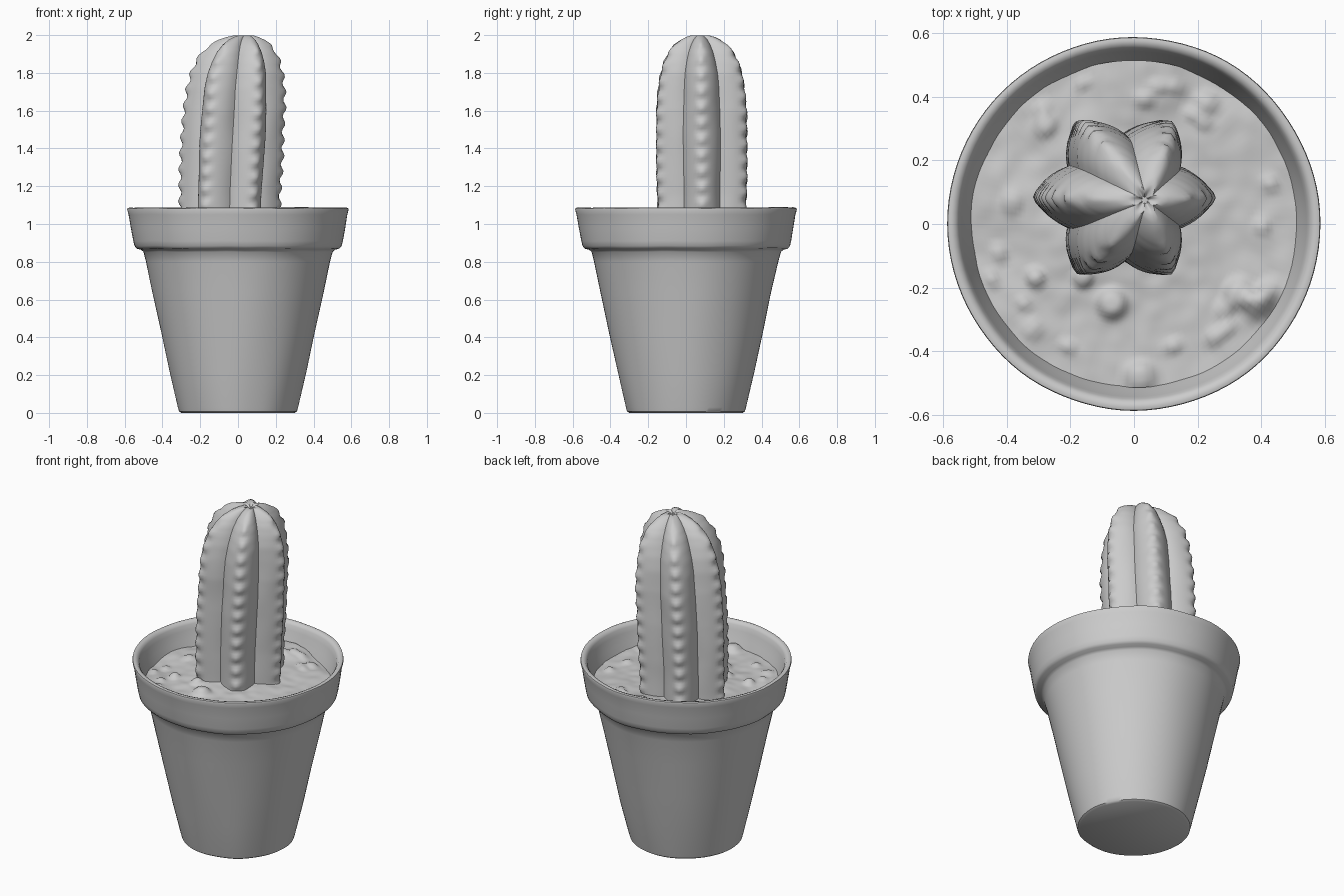
import bpy, bmesh, math, random
from mathutils import Vector, noise

if "Cube" in bpy.data.objects:
    bpy.data.objects.remove(bpy.data.objects["Cube"])

random.seed(4)


def skin(name, rings, cap_start=False, cap_end=False, angle=40):
    """Bridge a list of closed point rings into one smooth-shaded object."""
    bm = bmesh.new()
    loops = [[bm.verts.new(p) for p in ring] for ring in rings]
    n = len(loops[0])
    for a, b in zip(loops, loops[1:]):
        for i in range(n):
            j = (i + 1) % n
            bm.faces.new((a[i], a[j], b[j], b[i]))
    if cap_start:
        bm.faces.new(loops[0][::-1])
    if cap_end:
        bm.faces.new(loops[-1])
    mesh = bpy.data.meshes.new(name)
    bm.to_mesh(mesh)
    bm.free()
    obj = bpy.data.objects.new(name, mesh)
    bpy.context.collection.objects.link(obj)
    bpy.ops.object.select_all(action='DESELECT')
    bpy.context.view_layer.objects.active = obj
    obj.select_set(True)
    bpy.ops.object.shade_smooth_by_angle(angle=math.radians(angle))
    return obj


def interp(table, z):
    """Smooth lookup in rows of (z, value, ...)."""
    for a, b in zip(table, table[1:]):
        if z <= b[0]:
            t = (z - a[0]) / (b[0] - a[0])
            return [p + (q - p) * t for p, q in zip(a[1:], b[1:])]
    return table[-1][1:]


# Pot: hand-thrown profile (radius, height) from the base up and over the lip
SEG = 96
pot_profile = [(0.300, 0.0), (0.312, 0.008), (0.318, 0.03), (0.362, 0.22), (0.406, 0.42),
               (0.452, 0.64), (0.488, 0.80), (0.502, 0.852), (0.515, 0.864), (0.538, 0.870),
               (0.550, 0.884), (0.556, 0.91), (0.568, 0.98), (0.579, 1.05), (0.586, 1.075),
               (0.584, 1.084), (0.574, 1.087), (0.559, 1.082), (0.549, 1.068), (0.542, 1.04),
               (0.525, 0.99), (0.505, 0.93)]
pot_rings = []
for r, z in pot_profile:
    ring = []
    for i in range(SEG):
        a = math.tau * i / SEG
        x, y = math.cos(a), math.sin(a)
        wob = 0.004 * noise.noise((x * 2, y * 2, z * 4))
        dz = 0.005 * noise.noise((x * 3, y * 3, 7)) if z > 0.84 else 0
        ring.append((x * (r + wob), y * (r + wob), z + dz))
    pot_rings.append(ring)
skin("pot", pot_rings, cap_start=True)

# Soil: rough disc with raised clods (x, y, radius, height)
clods = [(-0.07, -0.25, 0.045, 0.035), (-0.31, -0.17, 0.028, 0.025), (0.33, -0.22, 0.045, 0.03),
         (0.39, -0.25, 0.045, 0.03), (0.02, -0.48, 0.045, 0.03), (-0.16, -0.17, 0.03, 0.025),
         (0.23, 0.38, 0.035, 0.02), (-0.28, 0.31, 0.035, 0.02), (0.02, 0.46, 0.15, 0.03)]
for k in range(22):
    a, r = random.uniform(0, math.tau), random.uniform(0.38, 0.49)
    clods.append((r * math.cos(a), r * math.sin(a), random.uniform(0.02, 0.035), 0.014))


def soil_height(x, y):
    z = 0.95 + 0.012 * noise.noise((x * 5, y * 5, 1)) + 0.006 * noise.noise((x * 16, y * 16, 3))
    for cx, cy, r, h in clods:
        d = math.hypot(x - cx, y - cy) / r
        if d < 2:
            z += h * math.exp(-d ** 4)
    near = math.hypot(x + 0.04, y - 0.085)
    return z + 0.02 * math.exp(-(near / 0.28) ** 4)


soil_rings = []
for k in range(44, 0, -1):
    r = 0.514 * k / 44
    ring = []
    for i in range(144):
        a = math.tau * i / 144
        x, y = r * math.cos(a), r * math.sin(a)
        ring.append((x, y, soil_height(x, y)))
    soil_rings.append(ring)
skin("soil", soil_rings, cap_end=True, angle=70)

# Cactus: six-ribbed column, leaning slightly, rows of (z, rib radius, centre x, centre y, groove)
column = [(0.93, 0.262, -0.046, 0.085, 0.28), (1.15, 0.266, -0.043, 0.085, 0.28),
          (1.40, 0.271, -0.032, 0.084, 0.28), (1.60, 0.268, -0.020, 0.083, 0.28),
          (1.72, 0.258, -0.014, 0.082, 0.29), (1.80, 0.244, -0.006, 0.081, 0.30),
          (1.86, 0.222, 0.000, 0.080, 0.32), (1.91, 0.194, 0.006, 0.079, 0.34),
          (1.95, 0.157, 0.013, 0.078, 0.37), (1.975, 0.120, 0.020, 0.077, 0.40),
          (1.99, 0.085, 0.026, 0.076, 0.42), (1.998, 0.055, 0.032, 0.075, 0.42)]
heights = [0.93 + 0.016 * i for i in range(56)]
heights += [1.826, 1.843, 1.86, 1.877, 1.894, 1.91, 1.924, 1.938, 1.95, 1.963, 1.975, 1.983, 1.99, 1.998]
CSEG = 96
cactus_rings = []
for z in heights:
    rad, cx, cy, groove = interp(column, z)
    ring = []
    for i in range(CSEG):
        a = math.tau * i / CSEG
        rib = round(a / (math.pi / 3))
        u = abs(a - rib * math.pi / 3) / (math.pi / 6)
        drop = math.sqrt(u * u + 0.03) - 0.173
        r = rad * (1 - groove * drop / 0.842)
        # small spine bumps along each rib crest
        crest = max(0, 1 - u * 3.5)
        r += 0.009 * crest * math.cos(z * math.tau / 0.085 + rib % 6 * 1.7) * min(1, rad * 5)
        x, y = math.cos(a), math.sin(a)
        r += 0.006 * min(1, rad * 4) * noise.noise((x * 2, y * 2, z * 5))
        ring.append((cx + r * x, cy + r * y, z))
    cactus_rings.append(ring)
# sunken growing tip
for s, z in ((0.6, 1.994), (0.25, 1.978)):
    c = Vector((0.034, 0.075, z))
    ring = [Vector((p[0], p[1], z)) for p in cactus_rings[len(heights) - 1]]
    cactus_rings.append([c + (p - c) * s for p in ring])
skin("cactus", cactus_rings, cap_end=True, angle=50)
